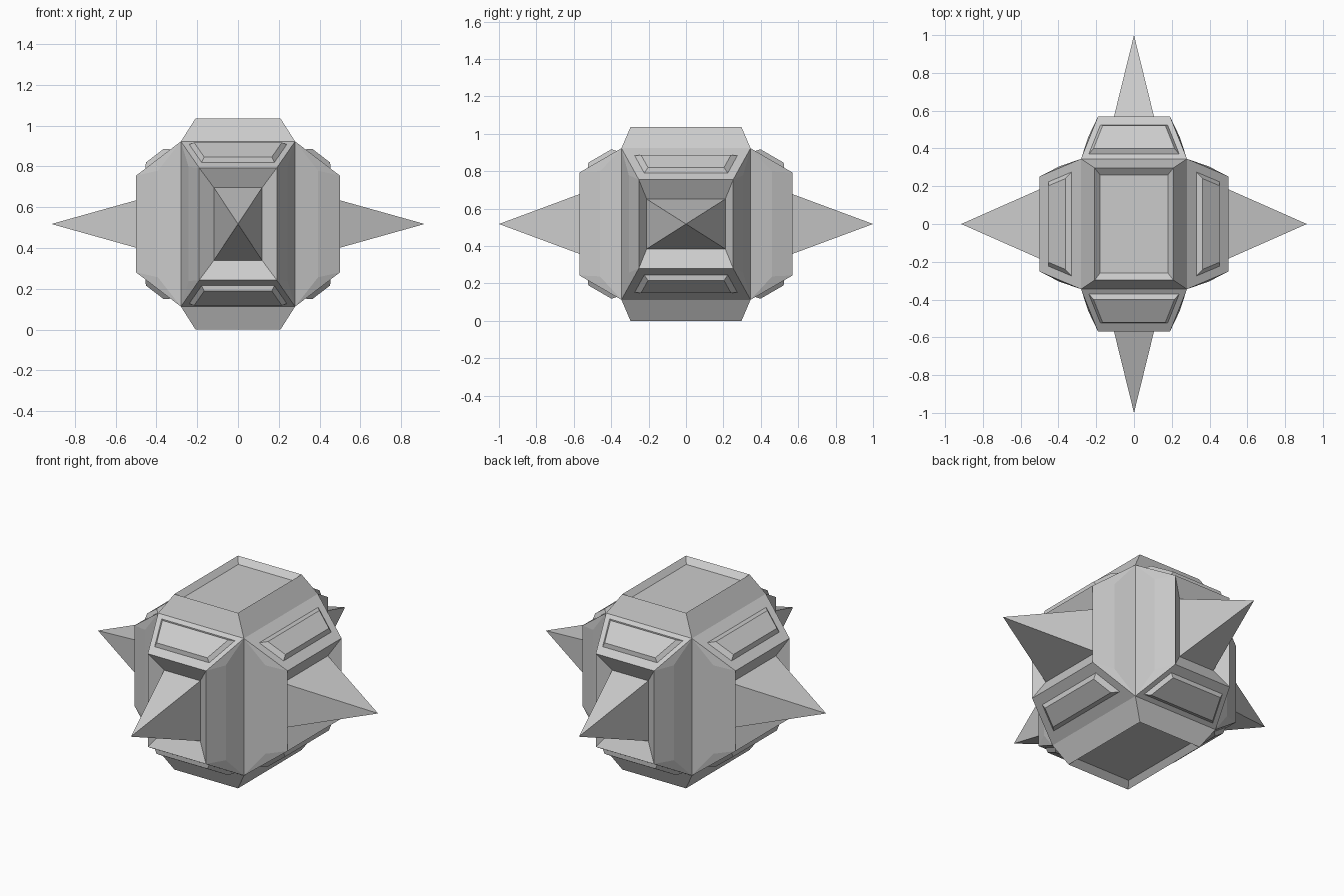
import bpy, bmesh
from mathutils import Vector

if "Cube" in bpy.data.objects:
    bpy.data.objects.remove(bpy.data.objects["Cube"])

CENTRE = Vector((0, 0, 0.518))
CORE = (0.28, 0.345, 0.405)        # half sizes of the inner box
# per axis: outer rim, recess floor (half sizes; own axis = distance out), spike tip
SHAPES = {
    0: ((0.50, 0.252, 0.237), (0.44, 0.21, 0.133), 0.915),
    1: ((0.19, 0.57, 0.275), (0.118, 0.52, 0.178), 1.0),
    2: ((0.208, 0.297, 0.518), (0.18, 0.26, 0.488), None),
}


def ring(half, axis, sign):
    """Four corners of a rectangle facing out along one axis."""
    b, c = (axis + 1) % 3, (axis + 2) % 3
    pts = []
    for sb, sc in ((-1, -1), (1, -1), (1, 1), (-1, 1)):
        p = Vector((0, 0, 0))
        p[axis], p[b], p[c] = sign * half[axis], sb * half[b], sc * half[c]
        pts.append(p + CENTRE)
    return pts


def add_face(bm, pts):
    return bm.faces.new([bm.verts.new(p) for p in pts])


def finish(bm, name):
    bmesh.ops.remove_doubles(bm, verts=bm.verts, dist=1e-5)
    bmesh.ops.recalc_face_normals(bm, faces=bm.faces)
    me = bpy.data.meshes.new(name)
    bm.to_mesh(me)
    bm.free()
    bpy.context.collection.objects.link(bpy.data.objects.new(name, me))


def slope_point(q, f, side, margin):
    """Point on a sloped wall: f runs core to rim, side picks the end."""
    a, b = q[0].lerp(q[3], f), q[1].lerp(q[2], f)
    d = (b - a).normalized()
    return a + d * margin if side < 0 else b - d * margin


def outward(q):
    n = (q[1] - q[0]).cross(q[3] - q[0]).normalized()
    return n if n.dot((q[0] + q[2]) / 2 - CENTRE) > 0 else -n


body = bmesh.new()
for axis, (rim, floor, tip) in SHAPES.items():
    for sign in (-1, 1):
        core, outer, inner = (ring(h, axis, sign) for h in (CORE, rim, floor))
        for i in range(4):
            j = (i + 1) % 4
            q = [core[i], core[j], outer[j], outer[i]]
            n = outward(q)
            # recess wall
            add_face(body, [outer[i], outer[j], inner[j], inner[i]])
            upright = abs((core[j] - core[i]).z) > 0.1
            if axis != 2 and upright:
                # shallow ridge along the upright slopes
                r0 = slope_point(q, 0.5, -1, 0.06) + n * 0.008
                r1 = slope_point(q, 0.5, 1, 0.06) + n * 0.008
                for f in ([q[0], q[1], r1, r0], [q[2], q[3], r0, r1],
                          [q[1], q[2], r1], [q[3], q[0], r0]):
                    add_face(body, f)
            else:
                add_face(body, q)
            if axis != 2 and not upright:
                # raised panel on the upper and lower slopes
                f0, f1, g0, g1, m0, m1 = ((0.22, 0.80, 0.32, 0.72, 0.045, 0.075) if axis == 0
                                          else (0.10, 0.80, 0.19, 0.74, 0.028, 0.048))
                bot = [slope_point(q, f, s, m0) - n * 0.003
                       for f, s in ((f0, -1), (f0, 1), (f1, 1), (f1, -1))]
                top = [slope_point(q, f, s, m1) + n * 0.022
                       for f, s in ((g0, -1), (g0, 1), (g1, 1), (g1, -1))]
                pb = bmesh.new()
                add_face(pb, bot)
                add_face(pb, top)
                for k in range(4):
                    m = (k + 1) % 4
                    add_face(pb, [bot[k], bot[m], top[m], top[k]])
                finish(pb, "slope_panel")
        add_face(body, inner)
        # pyramid spike rising from the recess
        if tip:
            sp = bmesh.new()
            apex = CENTRE.copy()
            apex[axis] = sign * tip
            add_face(sp, inner)
            for i in range(4):
                add_face(sp, [inner[i], inner[(i + 1) % 4], apex])
            finish(sp, "spike")
finish(body, "faceted_body")
